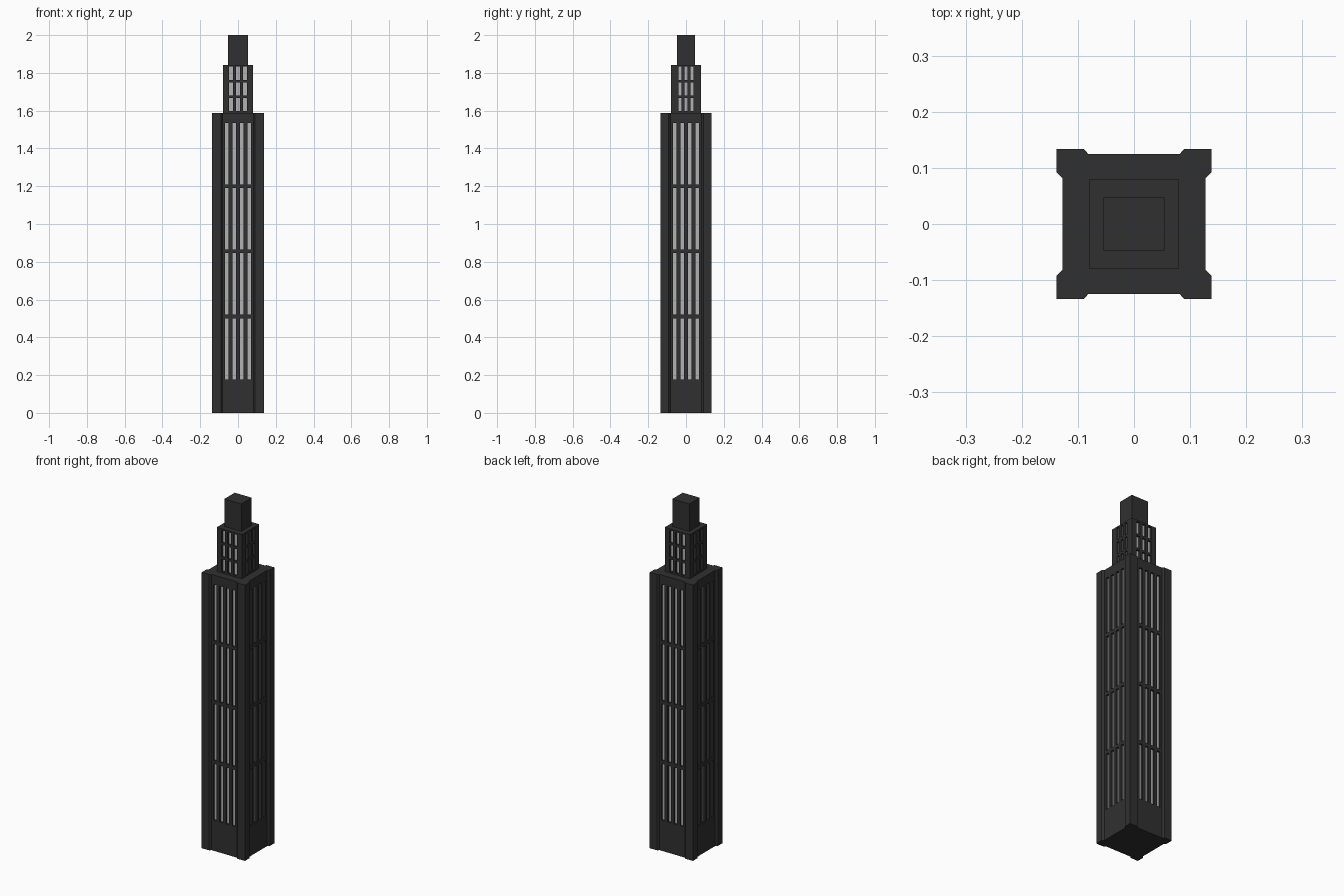
import bpy, bmesh

if "Cube" in bpy.data.objects:
    bpy.data.objects.remove(bpy.data.objects["Cube"])


def material(name, v):
    m = bpy.data.materials.new(name)
    m.diffuse_color = (v, v, v, 1)
    m.use_nodes = True
    m.node_tree.nodes["Principled BSDF"].inputs["Base Color"].default_value = m.diffuse_color
    return m


WALL = material("dark_wall", 0.03)
GLASS = material("pale_window", 0.45)


def tier(name, front, right, z0, z1, rows=(), depth=0.01):
    """Extrude half an outline plus its half-turn copy, sinking window cells.
    Each outline point is (x, y, starts_window)."""
    half = front + right
    ring = half + [(-x, -y, w) for x, y, w in half]
    zs = [z0] + [z for r in rows for z in r] + [z1]
    bm = bmesh.new()
    grid = [[bm.verts.new((x, y, z)) for x, y, _ in ring] for z in zs]
    windows = []
    n = len(ring)
    for r in range(len(zs) - 1):
        for c in range(n):
            d = (c + 1) % n
            f = bm.faces.new((grid[r][c], grid[r][d], grid[r + 1][d], grid[r + 1][c]))
            if r % 2 and ring[c][2]:
                windows.append(f)
    bm.faces.new(grid[0][::-1])
    bm.faces.new(grid[-1])
    bm.normal_update()
    # recessed window panels
    if windows:
        for f in bmesh.ops.extrude_discrete_faces(bm, faces=windows)["faces"]:
            shift = f.normal * -depth
            for v in f.verts:
                v.co += shift
            f.material_index = 1
    me = bpy.data.meshes.new(name)
    bm.normal_update()
    bm.to_mesh(me)
    bm.free()
    me.materials.append(WALL)
    me.materials.append(GLASS)
    ob = bpy.data.objects.new(name, me)
    bpy.context.collection.objects.link(ob)
    return ob


def slots(centres, width):
    """Positions along a wall, flagged where a window begins."""
    return [(c + s * width / 2, s < 0) for c in centres for s in (-1, 1)]


# main shaft with chamfered corner piers
bays = slots((-0.059, -0.0197, 0.0197, 0.059), 0.020)
X, Y, IX, IY = 0.138, 0.134, 0.1275, 0.1245
front = [(-X, -Y, False), (-0.09, -Y, False), (-0.081, -IY, False)]
front += [(p, -IY, w) for p, w in bays]
front += [(0.081, -IY, False), (0.09, -Y, False)]
right = [(X, -Y, False), (X, -0.092, False), (IX, -0.082, False)]
right += [(IX, p, w) for p, w in bays]
right += [(IX, 0.082, False), (X, 0.092, False)]
rows = [(0.176 + i * 0.3445, 0.176 + i * 0.3445 + 0.325) for i in range(4)]
tier("main_shaft", front, right, 0, 1.588, rows)

# upper setback with small windows
X, Y = 0.08, 0.079
front = [(-X, -Y, False)] + [(p, -Y, w) for p, w in slots((-0.038, 0, 0.038), 0.021)]
right = [(X, -Y, False)] + [(X, p, w) for p, w in slots((-0.032, 0, 0.032), 0.018)]
rows = [(1.597 + i * 0.083, 1.667 + i * 0.083) for i in range(3)]
tier("upper_setback", front, right, 1.588, 1.842, rows)

# plain cap block
X, Y = 0.054, 0.0475
tier("cap_block", [(-X, -Y, False)], [(X, -Y, False)], 1.842, 2.0)
